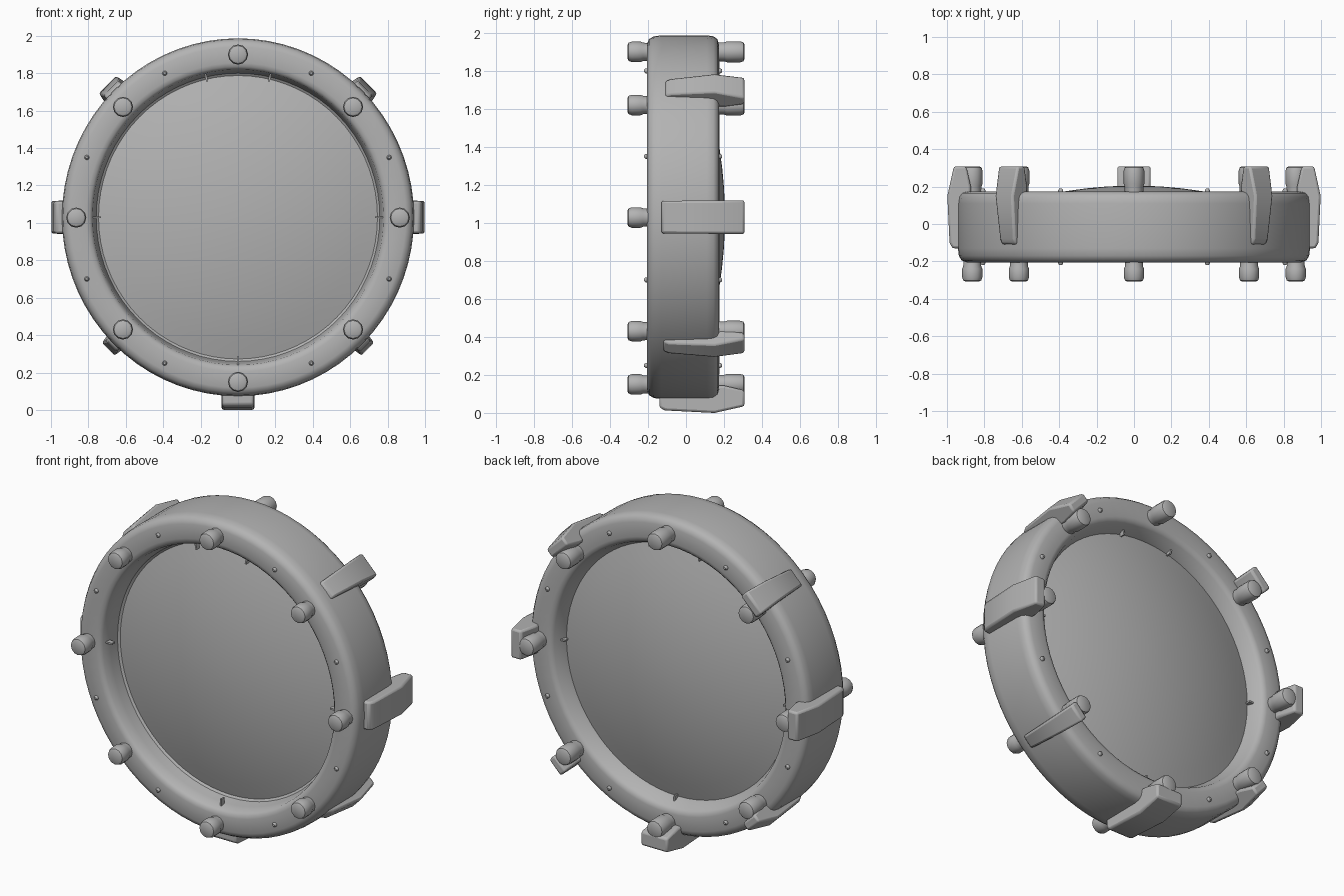
import bpy, bmesh, math
from mathutils import Vector

if "Cube" in bpy.data.objects:
    bpy.data.objects.remove(bpy.data.objects["Cube"])

CZ = 1.03            # height of the ring centre
SX, SZ = 0.991, 1.007  # the ring is very slightly taller than wide

grey = bpy.data.materials.new("plain_grey")
grey.diffuse_color = (0.45, 0.45, 0.45, 1)
grey.use_nodes = True
grey.node_tree.nodes["Principled BSDF"].inputs["Base Color"].default_value = grey.diffuse_color


def place(a, r, y, t=0.0):
    """Point at angle a, radius r, depth y, sideways offset t."""
    return Vector(((r * math.cos(a) - t * math.sin(a)) * SX, y,
                   CZ + (r * math.sin(a) + t * math.cos(a)) * SZ))


def finish(name, bm, bevel=0.0, angle=40):
    bmesh.ops.remove_doubles(bm, verts=bm.verts, dist=1e-5)
    bmesh.ops.recalc_face_normals(bm, faces=bm.faces)
    me = bpy.data.meshes.new(name)
    bm.to_mesh(me)
    bm.free()
    ob = bpy.data.objects.new(name, me)
    bpy.context.collection.objects.link(ob)
    me.materials.append(grey)
    if bevel:
        mod = ob.modifiers.new("soft_edges", 'BEVEL')
        mod.width = bevel
        mod.segments = 2
        mod.limit_method = 'ANGLE'
    bpy.ops.object.select_all(action='DESELECT')
    ob.select_set(True)
    bpy.context.view_layer.objects.active = ob
    bpy.ops.object.shade_smooth_by_angle(angle=math.radians(angle))
    return ob


def lathe(name, profile, segs, closed, angle=40):
    """Spin a (radius, depth) profile round the ring axis."""
    bm = bmesh.new()
    rings = [[bm.verts.new(place(2 * math.pi * i / segs, r, y))
              for i in range(segs)] for r, y in profile]
    n = len(rings)
    for k in range(n if closed else n - 1):
        p, q = rings[k], rings[(k + 1) % n]
        for i in range(segs):
            j = (i + 1) % segs
            bm.faces.new((p[i], p[j], q[j], q[i]))
    if not closed:
        bm.faces.new(rings[0])
        bm.faces.new(rings[-1])
    return finish(name, bm, angle=angle)


def studs(name, spots, profile, side, segs):
    """Round studs along y at (x, z) spots; profile is (stud radius, depth)."""
    bm = bmesh.new()
    for x, z in spots:
        c = Vector((x, 0, z))
        rings = [[bm.verts.new(c + Vector((s * math.cos(2 * math.pi * i / segs), side * y,
                                           s * math.sin(2 * math.pi * i / segs))))
                  for i in range(segs)] for s, y in profile]
        for p, q in zip(rings, rings[1:]):
            for i in range(segs):
                j = (i + 1) % segs
                bm.faces.new((p[i], p[j], q[j], q[i]))
        bm.faces.new(rings[0])
        bm.faces.new(rings[-1])
    return finish(name, bm)


# Frame with flat faces, rounded rim and sloped inner walls
lathe("ring_frame", [(0.785, -0.185), (0.80, -0.2), (0.82, -0.205), (0.905, -0.205),
                     (0.93, -0.195), (0.945, -0.17), (0.95, -0.13), (0.95, 0.11),
                     (0.945, 0.145), (0.93, 0.165), (0.905, 0.173), (0.82, 0.175),
                     (0.80, 0.17), (0.785, 0.155), (0.765, 0.10), (0.745, 0.06),
                     (0.745, -0.06), (0.765, -0.075), (0.775, -0.13)], 72, True, 40)

# Lens-shaped pane, domed on both faces
radii = (0.765, 0.66, 0.56, 0.46, 0.36, 0.26, 0.16, 0.08, 0.02)
back = [(r, 0.205 - 0.125 * (r / 0.755) ** 2) for r in radii]
front = [(r, -0.18 + 0.115 * (r / 0.755) ** 2) for r in reversed(radii)]
lathe("domed_pane", front + back, 72, False)

# Bolts on both faces, small rivets between them
bolts = [(0, 1.9), (0, 0.15), (0.865, 1.028), (-0.865, 1.028)]
bolts += [(sx * 0.615, 1.025 + sz * 0.595) for sx in (-1, 1) for sz in (-1, 1)]
gaps = [(sx * x, 1.025 + sz * z) for x, z in ((0.392, 0.775), (0.808, 0.325))
        for sx in (-1, 1) for sz in (-1, 1)]
bolt_front = [(0.047, 0.19), (0.048, 0.225), (0.054, 0.24), (0.054, 0.285),
              (0.048, 0.302), (0.036, 0.308)]
bolt_back = [(0.05, 0.15), (0.05, 0.20), (0.055, 0.215), (0.055, 0.285),
             (0.05, 0.302), (0.038, 0.308)]
studs("front_bolts", bolts, bolt_front, -1, 12)
studs("back_bolts", bolts, bolt_back, 1, 12)
rivet = [(0.014, 0.19), (0.013, 0.212), (0.007, 0.22)]
studs("front_rivets", gaps, rivet, -1, 8)
studs("back_rivets", gaps, [(s, y - 0.03) for s, y in rivet], 1, 8)


def prism(bm, a, outline, front_half, back_half):
    """Radial (radius, depth) outline widened sideways, tapering along y."""
    y0, y1 = min(y for _, y in outline), max(y for _, y in outline)
    sides = []
    for s in (-1, 1):
        sides.append([bm.verts.new(place(a, r, y, s * (
            front_half + (back_half - front_half) * (y - y0) / (y1 - y0))))
            for r, y in outline])
    lo, hi = sides
    bm.faces.new(lo)
    bm.faces.new(hi)
    for i in range(len(lo)):
        j = (i + 1) % len(lo)
        bm.faces.new((lo[i], lo[j], hi[j], hi[i]))


# Clamps hooked over the rim: angle, reach, front reach, front depth, front and back half width
clamps = [("right", 0, 1.007, 0.995, -0.13, 0.085, 0.088),
          ("left", 180, 1.007, 0.995, -0.13, 0.085, 0.088),
          ("bottom", 270, 1.023, 1.01, -0.14, 0.085, 0.09),
          ("upper_right", 45, 0.995, 0.97, -0.11, 0.055, 0.075),
          ("upper_left", 135, 0.995, 0.97, -0.11, 0.055, 0.075),
          ("lower_left", 225, 0.99, 0.97, -0.12, 0.04, 0.055),
          ("lower_right", 315, 0.99, 0.97, -0.12, 0.04, 0.055)]
for label, deg, reach, tip, depth, half0, half1 in clamps:
    bm = bmesh.new()
    prism(bm, math.radians(deg),
          [(0.92, depth), (tip - 0.015, depth), (tip, depth + 0.03), (reach, 0.15),
           (reach - 0.035, 0.308), (0.905, 0.308), (0.88, 0.20), (0.88, 0.14)],
          half0, half1)
    finish(label + "_clamp", bm, bevel=0.012)

# Thin retaining pins round the pane edge
bm = bmesh.new()
for deg in (0, 77, 103, 180, 270):
    for y in (-0.15, 0.10):
        prism(bm, math.radians(deg), [(0.74, y - 0.015), (0.785, y - 0.015),
                                      (0.785, y + 0.015), (0.74, y + 0.015)], 0.005, 0.005)
finish("retaining_pins", bm)
